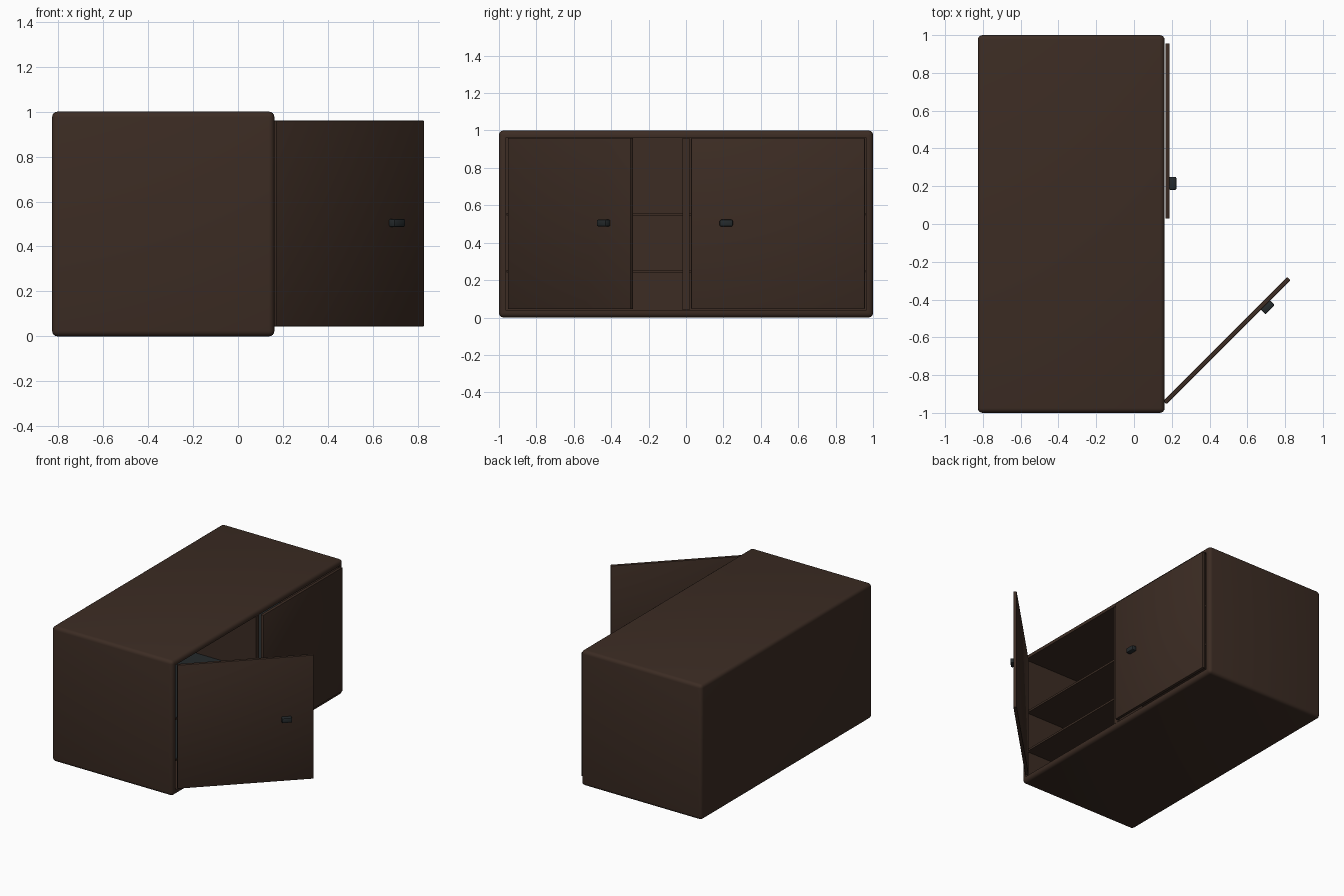
import bpy, bmesh, math
from mathutils import Matrix, Vector

if "Cube" in bpy.data.objects:
    bpy.data.objects.remove(bpy.data.objects["Cube"])


def material(name, color):
    m = bpy.data.materials.new(name)
    m.diffuse_color = (*color, 1)
    m.use_nodes = True
    m.node_tree.nodes["Principled BSDF"].inputs["Base Color"].default_value = m.diffuse_color
    return m


WOOD = material("dark_wood", (0.045, 0.025, 0.017))
METAL = material("dark_metal", (0.018, 0.023, 0.025))


def finish(name, bm, mats):
    me = bpy.data.meshes.new(name)
    bmesh.ops.recalc_face_normals(bm, faces=bm.faces)
    bm.to_mesh(me)
    bm.free()
    ob = bpy.data.objects.new(name, me)
    bpy.context.collection.objects.link(ob)
    for m in mats:
        me.materials.append(m)
    bpy.context.view_layer.objects.active = ob
    ob.select_set(True)
    bpy.ops.object.shade_smooth_by_angle(angle=math.radians(35))
    ob.select_set(False)
    return ob


def box_mesh(lo, hi, bevel=0, segments=2):
    lo, hi = Vector(lo), Vector(hi)
    bm = bmesh.new()
    bmesh.ops.create_cube(bm, size=1, matrix=Matrix.Translation((lo + hi) / 2)
                          @ Matrix.Diagonal((*(hi - lo), 1)))
    if bevel:
        bmesh.ops.bevel(bm, geom=bm.edges[:], offset=bevel, segments=segments,
                        profile=0.5, affect='EDGES')
    return bm


def box(name, lo, hi, mat=WOOD, bevel=0):
    return finish(name, box_mesh(lo, hi, bevel), [mat])


# Cabinet shell: rounded box with the front face inset and pushed inward
FRONT, BACK = 0.162, -0.827
bm = box_mesh((BACK, -1, 0), (FRONT, 1, 1), 0.025, 4)
face = max(bm.faces, key=lambda f: f.normal.x * f.calc_area())
bmesh.ops.inset_region(bm, faces=[face], thickness=0.018)
inner = bmesh.ops.extrude_discrete_faces(bm, faces=[face])["faces"][0]
bmesh.ops.translate(bm, verts=inner.verts[:], vec=(BACK + 0.04 - FRONT, 0, 0))
finish("cabinet_shell", bm, [WOOD])

# Centre divider
box("divider", (BACK + 0.04, -0.02, 0.04), (FRONT - 0.002, 0.02, 0.96))

# Shelves with dark upper faces, two on each side
for side, y0, y1 in (("left", -0.96, -0.018), ("right", 0.018, 0.96)):
    for level, z in (("lower", 0.24), ("upper", 0.545)):
        bm = box_mesh((BACK + 0.04, y0, z), (FRONT - 0.012, y1, z + 0.015))
        for f in bm.faces:
            if f.normal.z > 0.5:
                f.material_index = 1
        finish(f"{level}_shelf_{side}", bm, [WOOD, METAL])


# Doors and handles, built with the hinge at the origin
def door(side, sign, hinge, angle):
    place = Matrix.Translation(hinge) @ Matrix.Rotation(math.radians(angle), 4, 'Z')

    def span(a, b):
        return sorted((sign * a, sign * b))
    y0, y1 = span(0, 0.928)
    panel = box(f"door_{side}", (0, y0, 0.045), (0.023, y1, 0.96), WOOD, 0.003)
    y0, y1 = span(0.706, 0.776)
    handle = box(f"handle_{side}", (0.02, y0, 0.487), (0.058, y1, 0.523), METAL, 0.007)
    for ob in (panel, handle):
        ob.matrix_world = place


door("left", 1, (0.156, -0.937, 0), -45)
door("right", -1, (0.166, 0.956, 0), 0)
